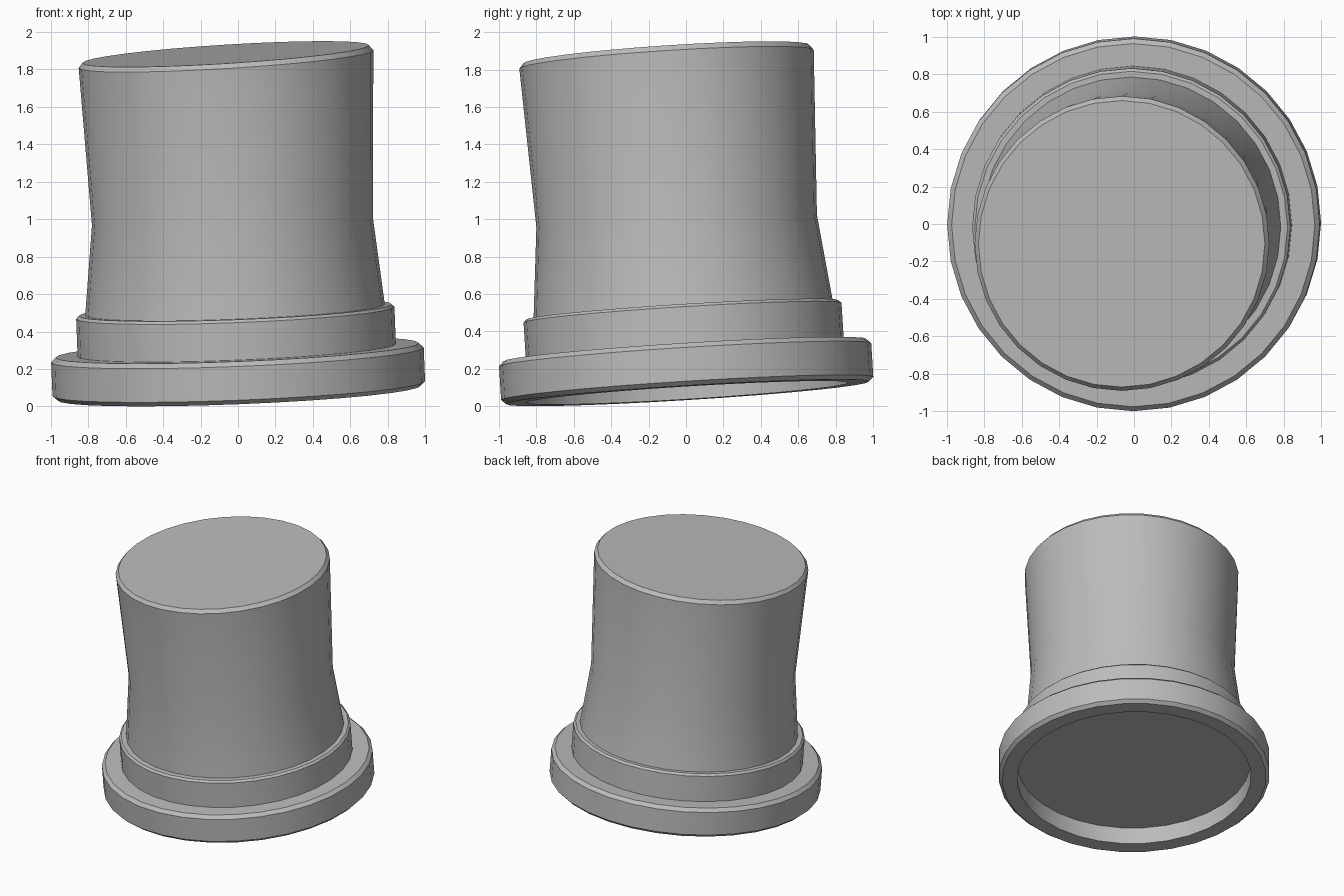
import bpy, bmesh
from math import cos, sin, tau, radians

cube = bpy.data.objects.get("Cube")
if cube:
    bpy.data.objects.remove(cube, do_unlink=True)

SEGMENTS = 32

felt = bpy.data.materials.new("grey felt")
felt.use_nodes = True
felt.diffuse_color = (0.5, 0.5, 0.5, 1)
felt.node_tree.nodes["Principled BSDF"].inputs["Base Color"].default_value = (0.5, 0.5, 0.5, 1)


def loft(name, rings):
    """Closed solid through tilted circles: (radius, x, y, z, slope_x, slope_y)."""
    bm = bmesh.new()
    loops = []
    for r, x, y, z, sx, sy in rings:
        loop = []
        for i in range(SEGMENTS):
            dx, dy = r * cos(tau * i / SEGMENTS), r * sin(tau * i / SEGMENTS)
            loop.append(bm.verts.new((x + dx, y + dy, z + sx * dx + sy * dy)))
        loops.append(loop)
    for low, high in zip(loops, loops[1:]):
        for i in range(SEGMENTS):
            j = (i + 1) % SEGMENTS
            bm.faces.new((low[i], low[j], high[j], high[i]))
    bm.faces.new(loops[0][::-1])
    bm.faces.new(loops[-1])
    bmesh.ops.recalc_face_normals(bm, faces=bm.faces)
    mesh = bpy.data.meshes.new(name)
    bm.to_mesh(mesh)
    bm.free()
    mesh.materials.append(felt)
    obj = bpy.data.objects.new(name, mesh)
    bpy.context.collection.objects.link(obj)
    bpy.ops.object.select_all(action="DESELECT")
    obj.select_set(True)
    bpy.context.view_layer.objects.active = obj
    bpy.ops.object.shade_smooth_by_angle(angle=radians(30))
    return obj


def tilted(profile, sx, sy, x=0, y=0):
    """Rings of a straight part leaning along its own tilted axis."""
    return [(r, x - sx * h, y - sy * h, z, sx, sy)
            for r, z in profile for h in [z - 0.2]]


# Brim with bevelled rims and a shallow recess underneath
loft("brim", tilted([(0.86, 0.21), (0.86, 0.072), (0.97, 0.072), (0.995, 0.095),
                     (0.995, 0.275), (0.97, 0.3), (0.8, 0.3)], 0.04, 0.062))

# Band around the base of the crown
loft("band", tilted([(0.85, 0.25), (0.85, 0.5), (0.835, 0.515), (0.78, 0.515)],
                    0.038, 0.062, -0.003, 0))

# Leaning crown, pinched at the waist, with a bevelled top edge
loft("crown", [(0.807, -0.014, -0.01, 0.45, 0.038, 0.06),
               (0.75, -0.03, -0.05, 0.99, 0.03, 0.045),
               (0.787, -0.064, -0.104, 1.855, 0.06, 0.064),
               (0.765, -0.066, -0.106, 1.882, 0.062, 0.066)])
